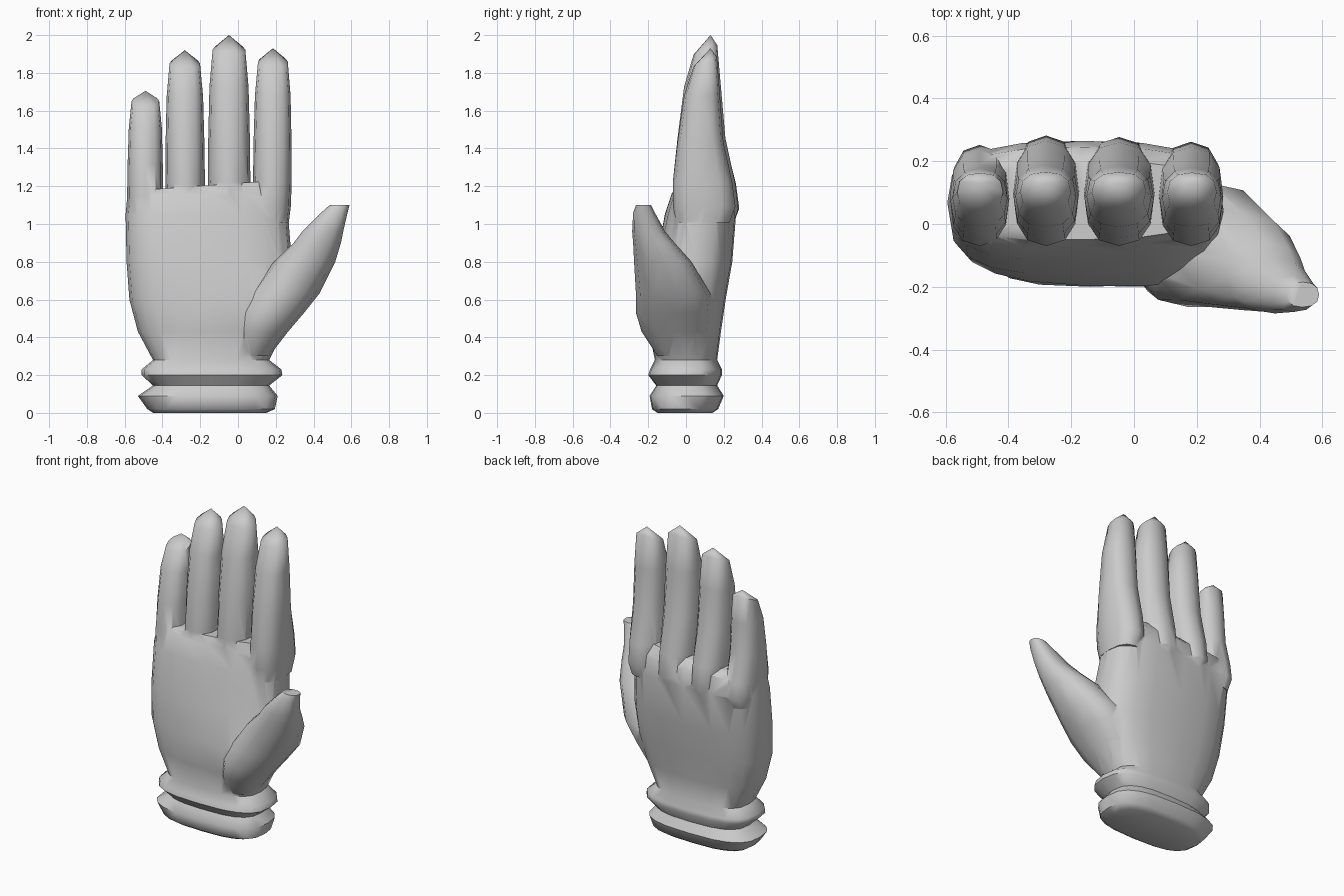
import bpy, bmesh, math

if "Cube" in bpy.data.objects:
    bpy.data.objects.remove(bpy.data.objects["Cube"])


def power(v, p):
    return math.copysign(abs(v) ** p, v)


def loft(name, sections, sides, p, apex=None, tilt_last=(0, 0)):
    """Skin rounded-box rings: (z, x0, x1, front y left, front y right, back y)."""
    bm = bmesh.new()
    rings = []
    for k, (z, x0, x1, fl, fr, yb) in enumerate(sections):
        ring = []
        tx, ty = tilt_last if k == len(sections) - 1 else (0, 0)
        for i in range(sides):
            a = 2 * math.pi * i / sides
            u, v = power(math.cos(a), p), power(math.sin(a), p)
            yf = fl + (fr - fl) * (u + 1) / 2
            x = (x0 + x1) / 2 + u * (x1 - x0) / 2
            y = (yf + yb) / 2 + v * (yb - yf) / 2
            ring.append(bm.verts.new((x, y, z + tx * u + ty * v)))
        rings.append(ring)
    for a, b in zip(rings, rings[1:]):
        for i in range(sides):
            j = (i + 1) % sides
            bm.faces.new((a[i], a[j], b[j], b[i]))
    bm.faces.new(rings[0][::-1])
    if apex:
        tip = bm.verts.new(apex)
        for i in range(sides):
            bm.faces.new((rings[-1][i], rings[-1][(i + 1) % sides], tip))
    else:
        bm.faces.new(rings[-1])
    bmesh.ops.triangulate(bm, faces=bm.faces[:])
    bmesh.ops.recalc_face_normals(bm, faces=bm.faces[:])
    me = bpy.data.meshes.new(name)
    bm.to_mesh(me)
    bm.free()
    ob = bpy.data.objects.new(name, me)
    bpy.context.collection.objects.link(ob)
    return ob


# Palm with the two rolls of the cuff
palm = loft("glove", [
    (0.00, -0.45, 0.15, -0.15, -0.15, 0.14),
    (0.02, -0.48, 0.195, -0.18, -0.18, 0.17),
    (0.09, -0.53, 0.21, -0.19, -0.195, 0.20),
    (0.145, -0.45, 0.165, -0.155, -0.16, 0.165),
    (0.20, -0.51, 0.235, -0.20, -0.20, 0.19),
    (0.23, -0.51, 0.23, -0.19, -0.19, 0.19),
    (0.28, -0.45, 0.165, -0.165, -0.165, 0.165),
    (0.43, -0.53, 0.24, -0.17, -0.22, 0.185),
    (0.60, -0.575, 0.285, -0.18, -0.215, 0.21),
    (0.80, -0.59, 0.285, -0.17, -0.15, 0.245),
    (1.05, -0.595, 0.265, -0.13, -0.09, 0.265),
    (1.16, -0.585, 0.27, -0.09, -0.06, 0.245),
    (1.205, -0.57, 0.26, -0.06, -0.04, 0.20),
], 20, 0.7, tilt_last=(0.03, 0))

# Thumb
parts = [loft("thumb", [(z, a, b, f, f, k) for z, a, b, f, k in (
    (0.30, -0.02, 0.165, -0.15, 0.08),
    (0.43, -0.02, 0.265, -0.235, 0.13),
    (0.53, 0.00, 0.35, -0.265, 0.14),
    (0.63, 0.06, 0.43, -0.265, 0.13),
    (0.80, 0.19, 0.515, -0.275, 0.03),
    (0.90, 0.295, 0.545, -0.28, -0.06),
    (0.96, 0.34, 0.557, -0.285, -0.11),
    (1.06, 0.44, 0.58, -0.28, -0.165),
    (1.10, 0.485, 0.59, -0.265, -0.185),
)], 12, 0.85)]

# Fingers: base x, tip x, base width, base z, tip z, back offset
for name, xb, xt, w, zb, zt, dy in (
        ("little_finger", -0.492, -0.49, 0.19, 1.15, 1.705, -0.02),
        ("ring_finger", -0.28, -0.282, 0.21, 1.21, 1.92, 0.01),
        ("middle_finger", -0.047, -0.048, 0.225, 1.22, 2.0, 0.005),
        ("index_finger", 0.182, 0.185, 0.205, 1.22, 1.93, -0.01)):
    secs = []
    for t, s, f, k in ((-0.3, 0.85, -0.05, 0.24), (-0.18, 0.95, -0.07, 0.272),
                       (0, 1.0, -0.07, 0.255), (0.3, 0.98, -0.045, 0.205),
                       (0.65, 0.92, -0.01, 0.183), (0.90, 0.77, 0.04, 0.165)):
        x, h = xb + (xt - xb) * max(t, 0), w * s / 2
        k += dy * (1 - max(t, 0))
        secs.append((zb + t * (zt - zb), x - h, x + h, f, f, k))
    parts.append(loft(name, secs, 12, 0.82, (xt, 0.13, zt), (0, 0.025)))

# Fuse everything into one skin
for ob in parts:
    m = palm.modifiers.new("join_" + ob.name, 'BOOLEAN')
    m.operation, m.solver, m.object = 'UNION', 'EXACT', ob
bpy.ops.object.select_all(action='DESELECT')
palm.select_set(True)
bpy.context.view_layer.objects.active = palm
for m in list(palm.modifiers):
    bpy.ops.object.modifier_apply(modifier=m.name)
for ob in parts:
    bpy.data.objects.remove(ob)
bpy.ops.object.shade_smooth_by_angle(angle=math.radians(50))
